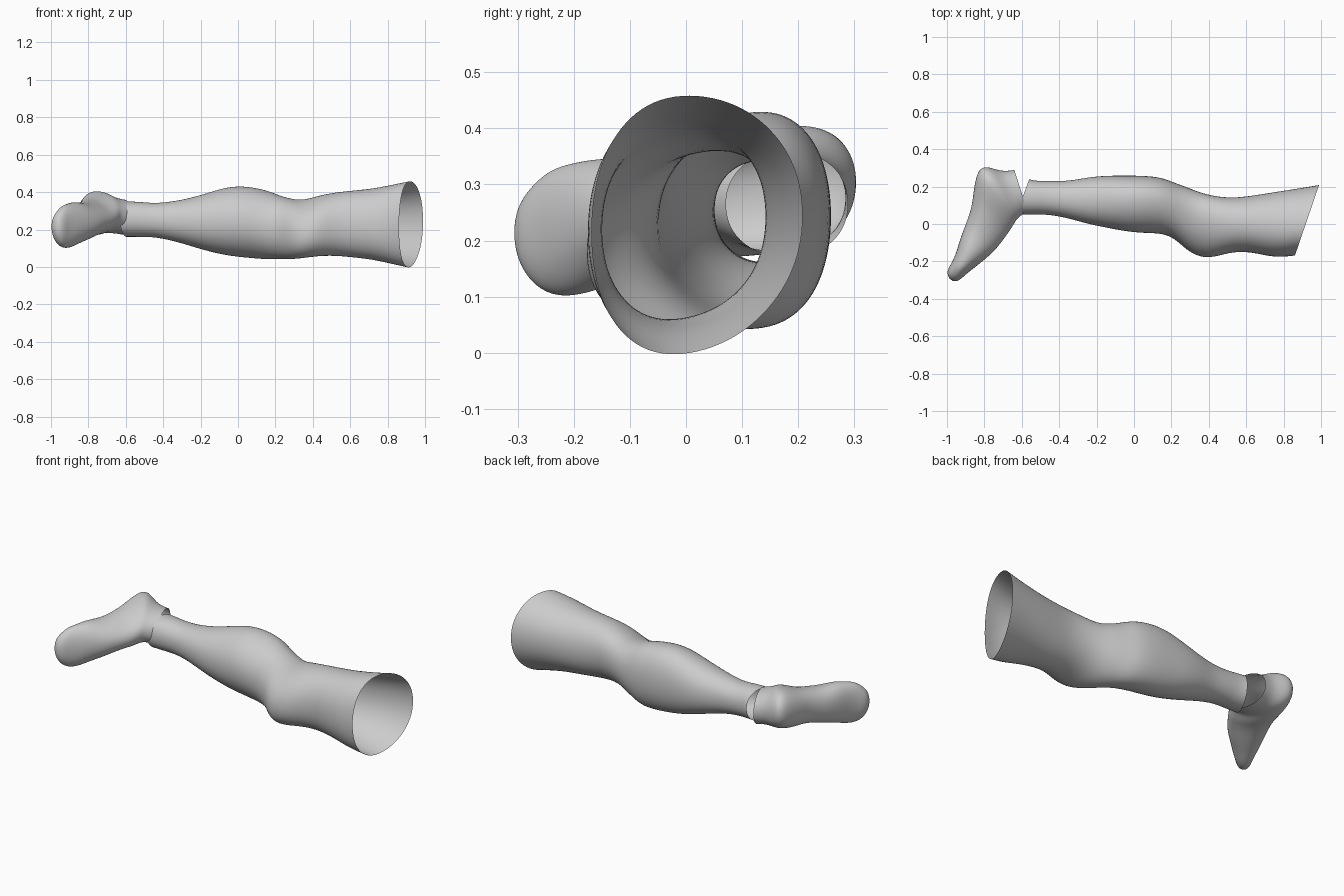
import bpy, bmesh, math
from mathutils import Vector

cube = bpy.data.objects.get("Cube")
if cube:
    bpy.data.objects.remove(cube, do_unlink=True)

SEGMENTS = 24


def make_material(name, colour):
    mat = bpy.data.materials.new(name)
    mat.use_nodes = True
    mat.diffuse_color = colour
    mat.node_tree.nodes["Principled BSDF"].inputs["Base Color"].default_value = colour
    return mat


def signed_power(value, power):
    return math.copysign(abs(value) ** power, value)


def bump(x, centre, width):
    return math.exp(-((x - centre) / width) ** 2)


def make_limb(name, rings, material, taper, lean, close_end=False):
    """Loft rounded rings; each row is front x, front y, back x, back y, low z, high z.
    taper(x) narrows the front of a ring, lean(x) raises or lowers it."""
    bm = bmesh.new()
    loops = []
    for row in rings:
        ax, ay, bx, by, low, high = (n / 100 for n in row)
        front, back = Vector((ax, ay, 0)), Vector((bx, by, 0))
        middle = (front + back) / 2
        side = (front - back) / 2
        loop = []
        for i in range(SEGMENTS):
            angle = math.tau * i / SEGMENTS
            c = signed_power(math.cos(angle), 0.93)
            s = signed_power(math.sin(angle), 0.93)
            z = (low + high) / 2 + lean(middle.x) * c
            z += s * (high - low) / 2 * (1 - taper(middle.x) * c)
            loop.append(bm.verts.new(middle + side * c + Vector((0, 0, z))))
        loops.append(loop)
    for one, two in zip(loops, loops[1:]):
        for i in range(SEGMENTS):
            j = (i + 1) % SEGMENTS
            bm.faces.new((one[i], one[j], two[j], two[i]))
    if close_end:
        last = loops[-1]
        tip = bm.verts.new(sum((v.co for v in last), Vector()) / SEGMENTS
                           + Vector((-0.008, -0.008, 0)))
        for i in range(SEGMENTS):
            bm.faces.new((last[i], last[(i + 1) % SEGMENTS], tip))
    bmesh.ops.recalc_face_normals(bm, faces=bm.faces)
    for face in bm.faces:
        face.smooth = True
    mesh = bpy.data.meshes.new(name)
    bm.to_mesh(mesh)
    bm.free()
    mesh.materials.append(material)
    obj = bpy.data.objects.new(name, mesh)
    bpy.context.collection.objects.link(obj)
    smooth = obj.modifiers.new("Smooth surface", "SUBSURF")
    smooth.levels = smooth.render_levels = 2


grey = make_material("plain grey", (0.6, 0.6, 0.6, 1))

# Open leg tube, from ankle over calf and kneecap to the slanted thigh cut
leg_rings = [
    (-63, 5, -56, 24, 16, 35),
    (-54, 5, -52, 23, 16, 35),
    (-45, 5, -45, 23, 16, 34),
    (-35, 3, -35, 23, 14, 35),
    (-25, 0, -25, 25, 11, 37),
    (-15, -2, -15, 26, 8, 40),
    (-5, -4, -5, 26, 6, 43),
    (5, -5, 5, 26, 5, 43),
    (15, -5, 15, 25, 4, 41),
    (22, -8, 22, 22, 4, 38),
    (28, -14, 28, 20, 4, 36),
    (35, -18, 35, 17, 5, 35),
    (43, -18, 43, 15, 6, 38),
    (52, -15, 52, 14, 6, 40),
    (62, -15, 62, 15, 5, 41),
    (70, -17, 74, 17, 4, 42),
    (78, -18, 87, 19, 2, 44),
    (86, -17, 99, 21, 0, 46),
]
# Narrow shin, broad front of thigh, kneecap set low
make_limb("leg", leg_rings, grey,
          taper=lambda x: 0.16 * bump(x, 0.05, 0.25) - 0.13 * bump(x, 0.95, 0.3),
          lean=lambda x: -0.035 * bump(x, 0.35, 0.15) - 0.015 * bump(x, 0.9, 0.3))

# Foot shell, open at the ankle, turning round the heel towards the toes
foot_rings = [
    (-57, 7, -64, 29, 17, 36),
    (-61, 4, -71, 28, 18, 37),
    (-63, 2, -78, 31, 18, 40),
    (-64, 0, -83, 30, 18, 40),
    (-66, -3, -85, 23, 17, 38),
    (-68, -6, -86, 16, 17, 36),
    (-71, -10, -87, 8, 16, 35),
    (-75, -15, -90, 0, 14, 34),
    (-81, -20, -93, -8, 12, 35),
    (-86, -24, -95, -15, 10, 34),
    (-90, -27, -97, -20, 10, 33),
    (-93, -30, -99, -23, 12, 30),
    (-96, -31, -100, -26, 16, 27),
]
# The instep is narrower than the heel
make_limb("foot", foot_rings, grey, close_end=True,
          taper=lambda x: 0.2 * bump(x, -0.75, 0.08),
          lean=lambda x: -0.02 * bump(x, -0.74, 0.06))
